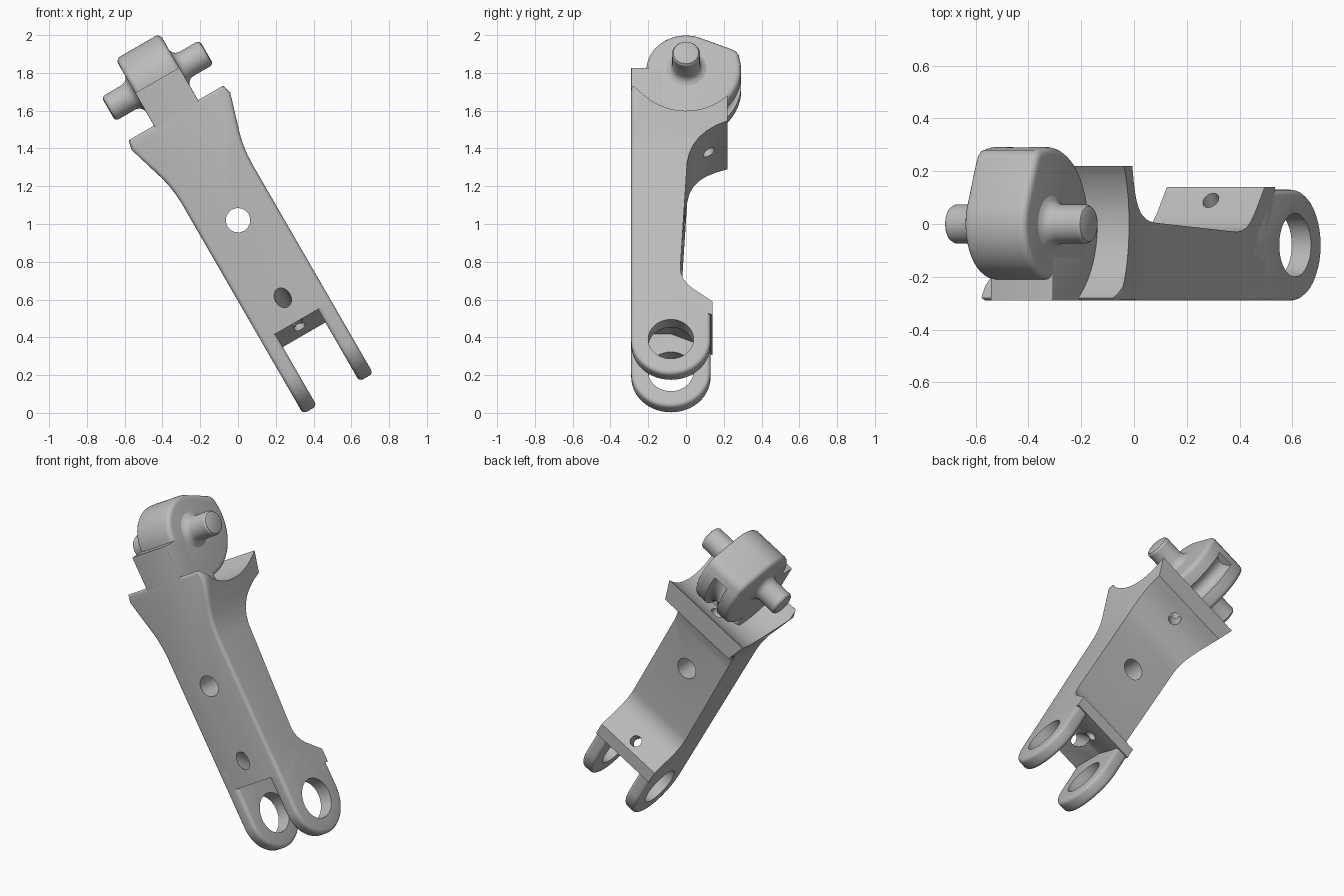
import bpy, bmesh, math
from mathutils import Matrix, Vector

cube = bpy.data.objects.get("Cube")
if cube:
    bpy.data.objects.remove(cube, do_unlink=True)

grey = bpy.data.materials.new("grey")
grey.use_nodes = True
COLOUR = (0.5, 0.5, 0.5, 1)
grey.diffuse_color = COLOUR
grey.node_tree.nodes["Principled BSDF"].inputs["Base Color"].default_value = COLOUR

# The link is modelled upright (x = pin axis, z = length), then tilted as a whole
PLACE = Matrix.Translation((0, 0, 1.02)) @ Matrix.Rotation(math.radians(-30), 4, 'Y')
PIN = (0, 0.853)
EYE = (-0.08, -0.85)


def arc(centre, r, start, end, n):
    angles = [math.radians(start + (end - start) * i / n) for i in range(n + 1)]
    return [(centre[0] + r * math.cos(t), centre[1] + r * math.sin(t)) for t in angles]


def add_mesh(name, bm):
    bmesh.ops.recalc_face_normals(bm, faces=bm.faces)
    mesh = bpy.data.meshes.new(name)
    bm.to_mesh(mesh)
    bm.free()
    ob = bpy.data.objects.new(name, mesh)
    bpy.context.collection.objects.link(ob)
    mesh.materials.append(grey)
    return ob


def prism(name, pts, axis, lo, hi, round_lo=0, round_hi=0):
    """Extrude a profile along x (points are y, z) or y (points are x, z)."""
    bm = bmesh.new()

    def place(p, d):
        return (d, p[0], p[1]) if axis == 0 else (p[0], d, p[1])
    bottom = [bm.verts.new(place(p, lo)) for p in pts]
    top = [bm.verts.new(place(p, hi)) for p in pts]
    bm.faces.new(bottom)
    bm.faces.new(top)
    for i in range(len(pts)):
        j = (i + 1) % len(pts)
        bm.faces.new((bottom[i], bottom[j], top[j], top[i]))
    bmesh.ops.recalc_face_normals(bm, faces=bm.faces)
    for level, width in ((lo, round_lo), (hi, round_hi)):
        if width:
            rim = [e for e in bm.edges if all(abs(v.co[axis] - level) < 1e-5 for v in e.verts)]
            bmesh.ops.bevel(bm, geom=rim, offset=width, segments=4, profile=0.5,
                            affect='EDGES', clamp_overlap=False)
    return add_mesh(name, bm)


def tube(name, pts, r):
    """Round cutter swept along a path of points."""
    curve = bpy.data.curves.new(name, 'CURVE')
    curve.dimensions = '3D'
    curve.bevel_depth = r
    curve.bevel_resolution = 6
    curve.use_fill_caps = True
    spline = curve.splines.new('POLY')
    spline.points.add(len(pts) - 1)
    for point, co in zip(spline.points, pts):
        point.co = (*co, 1)
    ob = bpy.data.objects.new(name, curve)
    bpy.context.collection.objects.link(ob)
    bpy.context.view_layer.update()
    mesh = bpy.data.meshes.new_from_object(ob.evaluated_get(bpy.context.evaluated_depsgraph_get()))
    bpy.data.objects.remove(ob, do_unlink=True)
    bm = bmesh.new()
    bm.from_mesh(mesh)
    bmesh.ops.remove_doubles(bm, verts=bm.verts, dist=1e-5)
    return add_mesh(name, bm)


def combine(ob, tool, operation='DIFFERENCE'):
    mod = ob.modifiers.new("cut", 'BOOLEAN')
    mod.operation = operation
    mod.solver = 'EXACT'
    mod.object = tool
    bpy.context.view_layer.objects.active = ob
    bpy.ops.object.modifier_apply(modifier=mod.name)
    bpy.data.objects.remove(tool, do_unlink=True)


parts = []

# Main body: flared front outline crossed with the side outline
flare = [(0.214, -0.85), (0.214, 0.22), (0.217, 0.28), (0.225, 0.34), (0.238, 0.395),
         (0.255, 0.45), (0.302, 0.605), (0.29, 0.66)]
outline = flare + [(-x, z) for x, z in reversed(flare)]
body = prism("main_body", outline, 1, -0.29, 0.4, round_lo=0.022)
side = [(-0.4, 0.67), (-0.29, 0.67)] + arc(PIN, 0.342, 212, 310, 24) + [
    (0.22, 0.46), (0.16, 0.437), (0.11, 0.408), (0.07, 0.375), (0.04, 0.335), (0.018, 0.285),
    (0.006, 0.23), (-0.03, -0.41), (-0.027, -0.445), (-0.015, -0.48), (0.005, -0.51),
    (0.035, -0.54), (0.14, -0.62), (0.14, -0.70), (0.06, -0.68), (-0.08, -0.62), (-0.4, -0.62)]
combine(body, prism("side_outline", side, 0, -0.5, 0.5), 'INTERSECT')

# Body holes: cross hole, slanted hole and the two cord holes
combine(body, tube("cross_hole", [(0, -0.5, 0), (0, 0.5, 0)], 0.065))
combine(body, tube("slanted_hole", [(0, -0.39, -0.39), (0, -0.05, -0.675)], 0.043))
combine(body, tube("lower_cord_hole", [(0, 0.2, -0.495), (0, -0.1, -0.73)], 0.033))
combine(body, tube("upper_cord_hole", [(0, 0.19, 0.30), (0, 0.03, 0.56)], 0.036))
parts.append(body)

# Fork legs ending in eyes
leg_shape = arc(EYE, 0.21, 180, 360, 28) + [(0.13, -0.65), (0.07, -0.62), (-0.1, -0.5), (-0.29, -0.5)]
for name, lo, hi in (("left_fork_leg", 0.13, 0.214), ("right_fork_leg", -0.214, -0.13)):
    leg = prism(name, leg_shape, 0, lo, hi, 0.022, 0.022)
    bore = prism("bore", arc(EYE, 0.12, 0, 352.5, 47), 0, lo - 0.1, hi + 0.1)
    combine(leg, bore)
    parts.append(leg)

# Front tab holding the head
tab = [(-0.29, 0.4), (-0.29, 0.855), (-0.12, 0.855), (-0.12, 0.4)]
parts.append(prism("front_tab", tab, 0, -0.135, 0.135, 0.006, 0.006))

# Head: rounded lobe with a cord groove around its lower back
lobe = arc(PIN, 0.21, 180, 73, 20) + [(0.235, 0.982), (0.262, 0.968), (0.28, 0.945)] \
    + arc(PIN, 0.292, 14, -88, 24) + [(0.01, 0.45), (-0.21, 0.45)]
head = prism("head", lobe, 0, -0.135, 0.135, 0.028, 0.028)
path = [(0, y, z) for y, z in arc(PIN, 0.297, 8, -100, 28)]
combine(head, tube("cord_groove", path, 0.05))
parts.append(head)

# Cross pin with flared roots, turned about the x axis
half = [(0.3, 0), (0.3, 0.055), (0.295, 0.067), (0.283, 0.074), (0.175, 0.074),
        (0.155, 0.08), (0.142, 0.092), (0.134, 0.11)]
turned = half + [(-x, r) for x, r in reversed(half)]
bm = bmesh.new()
verts = [bm.verts.new((x, PIN[0], PIN[1] + r)) for x, r in turned]
edges = [bm.edges.new(pair) for pair in zip(verts, verts[1:])]
bmesh.ops.spin(bm, geom=verts + edges, cent=(0, *PIN), axis=(1, 0, 0),
               angle=math.tau, steps=40, use_merge=False)
bmesh.ops.remove_doubles(bm, verts=bm.verts, dist=1e-5)
parts.append(add_mesh("cross_pin", bm))

# Smooth shading and final tilt
for ob in parts:
    bpy.ops.object.select_all(action='DESELECT')
    ob.data.transform(PLACE)
    ob.select_set(True)
    bpy.context.view_layer.objects.active = ob
    bpy.ops.object.shade_smooth_by_angle(angle=math.radians(30))
